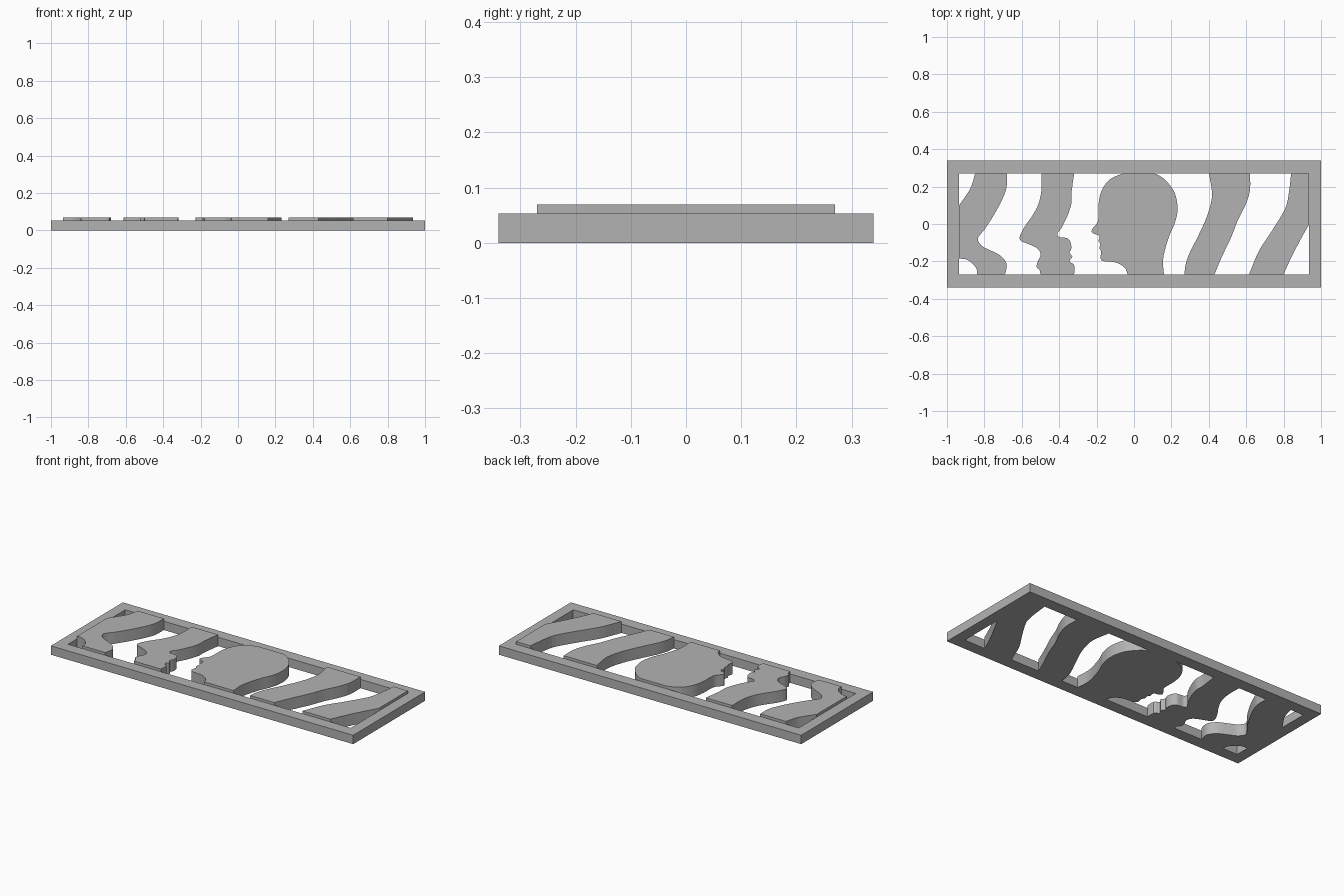
import bpy
import bmesh
from mathutils import Vector

FRAME_HEIGHT = 0.053
RELIEF_HEIGHT = 0.069
OUTER = Vector((1.0, 0.34))
INNER = Vector((0.935, 0.27))
SCALE = 0.01  # outlines are written in hundredths

default_cube = bpy.data.objects.get("Cube")
if default_cube:
    bpy.data.objects.remove(default_cube, do_unlink=True)


def make_material(name, color):
    material = bpy.data.materials.new(name)
    material.use_nodes = True
    material.diffuse_color = color
    shader = material.node_tree.nodes["Principled BSDF"]
    shader.inputs["Base Color"].default_value = color
    shader.inputs["Roughness"].default_value = 0.8
    return material


GREY = make_material("plain grey", (0.45, 0.45, 0.45, 1.0))


def finish_object(name, bm):
    """Turn a bmesh into a grey object with outward normals."""
    bmesh.ops.recalc_face_normals(bm, faces=bm.faces)
    mesh = bpy.data.meshes.new(name)
    bm.to_mesh(mesh)
    bm.free()
    mesh.materials.append(GREY)
    obj = bpy.data.objects.new(name, mesh)
    bpy.context.collection.objects.link(obj)
    return obj


def smooth_edge(points, steps=3):
    """Pass a smooth curve through the given points, keeping both ends."""
    knots = [Vector(p) * SCALE for p in points]
    if len(knots) < 3:
        return knots
    padded = [knots[0]] + knots + [knots[-1]]
    result = []
    for before, start, end, after in zip(padded, padded[1:], padded[2:], padded[3:]):
        for step in range(steps):
            t = step / steps
            tangent_in = (end - before) / 2
            tangent_out = (after - start) / 2
            delta = end - start
            cubic = tangent_in + tangent_out - 2 * delta
            square = 3 * delta - 2 * tangent_in - tangent_out
            result.append(start + t * (tangent_in + t * (square + t * cubic)))
    return result + [knots[-1]]


def make_relief(name, *edges):
    """Extrude a closed outline made of smooth edges joined by straight cuts."""
    outline = [point for edge in edges for point in smooth_edge(edge)]
    bm = bmesh.new()
    verts = []
    for point in outline:
        x = max(-INNER.x, min(INNER.x, point.x))
        y = max(-INNER.y, min(INNER.y, point.y))
        verts.append(bm.verts.new((x, y, 0)))
    base = bm.faces.new(verts)
    extruded = bmesh.ops.extrude_face_region(bm, geom=[base], use_keep_orig=True)
    top = [item for item in extruded["geom"] if isinstance(item, bmesh.types.BMVert)]
    bmesh.ops.translate(bm, verts=top, vec=(0, 0, RELIEF_HEIGHT))
    bmesh.ops.triangulate(bm, faces=[f for f in bm.faces if len(f.verts) > 4])
    return finish_object(name, bm)


def make_frame():
    """Rectangular frame with an open middle."""
    bm = bmesh.new()
    corners = ((-1, -1), (1, -1), (1, 1), (-1, 1))
    rings = [
        [bm.verts.new((size.x * sx, size.y * sy, z)) for sx, sy in corners]
        for size, z in ((OUTER, 0), (OUTER, FRAME_HEIGHT), (INNER, FRAME_HEIGHT), (INNER, 0))
    ]
    for ring, following in zip(rings, rings[1:] + rings[:1]):
        for i in range(4):
            j = (i + 1) % 4
            bm.faces.new((ring[i], ring[j], following[j], following[i]))
    return finish_object("frame", bm)


make_frame()

# Outer wave on the right, meeting the side of the frame
make_relief(
    "right_outer_wave",
    [(-85, 27), (-87, 20), (-90, 15), (-93.5, 10)],
    [(-93.5, -18.5), (-89.5, -19), (-86, -21.5), (-84, -24.5), (-84, -27)],
    [(-69, -27), (-68, -22.5), (-69, -19.5), (-72, -16.5), (-77, -14),
     (-81, -12), (-83.5, -8.7), (-82.5, -6), (-80, -3), (-76, 3),
     (-72, 10), (-69, 16.5), (-68, 21), (-68, 27)],
)

# Inner wave on the right, echoing the face outline
make_relief(
    "right_inner_wave",
    [(-49.5, 27), (-49.5, 18), (-51, 11), (-54, 5), (-58.5, -1.5),
     (-61, -6.5), (-60.5, -9), (-57, -10.5), (-52.5, -12.5), (-50.5, -14.5),
     (-50, -17), (-51.5, -20), (-52, -23), (-50.5, -24.5), (-50, -27)],
    [(-32, -27), (-32, -22), (-34.5, -20), (-33, -17.5), (-34.5, -15.5),
     (-33.5, -13), (-34, -9.5), (-36, -7.5), (-40, -7), (-41, -5),
     (-39, -2.5), (-35.5, 4.5), (-33.5, 11), (-33.5, 16), (-32, 27)],
)

# Head in profile: face edge, then neck and back of the skull
make_relief(
    "head_profile",
    [(-6, 27), (-12, 24.5), (-15.5, 21), (-18, 16), (-19, 10), (-19, 5),
     (-19.5, 1), (-22.5, -3), (-22, -5), (-19, -6), (-18.5, -7.5),
     (-19, -9), (-18, -10.7), (-18.5, -13), (-17.5, -15), (-18, -18),
     (-16.5, -19.8), (-11, -20.3), (-7.5, -21.5), (-4.5, -24), (-3.5, -27)],
    [(16, -27), (15.5, -20), (16.5, -14), (19, -6), (22, 1), (23.3, 8.5),
     (22, 16), (19, 21), (15, 25), (11, 27)],
)

# Inner wave on the left
make_relief(
    "left_inner_wave",
    [(40, 27), (41.5, 19), (41.5, 13), (39, 4), (34.5, -6), (29.5, -16),
     (27.5, -22), (27, -27)],
    [(43, -27), (47, -17.5), (52, -7), (55.5, 2), (59.5, 10), (62, 18), (62, 27)],
)

# Outer wave on the left, meeting the side of the frame
make_relief(
    "left_outer_wave",
    [(84, 27), (83, 18), (81.5, 10), (78.5, 4), (73.5, -4), (67, -14),
     (63.5, -22), (61.5, -27)],
    [(80, -27), (84, -18), (89.5, -7.5), (93.5, -0.5)],
    [(93.5, 27), (93.5, 27)],
)
